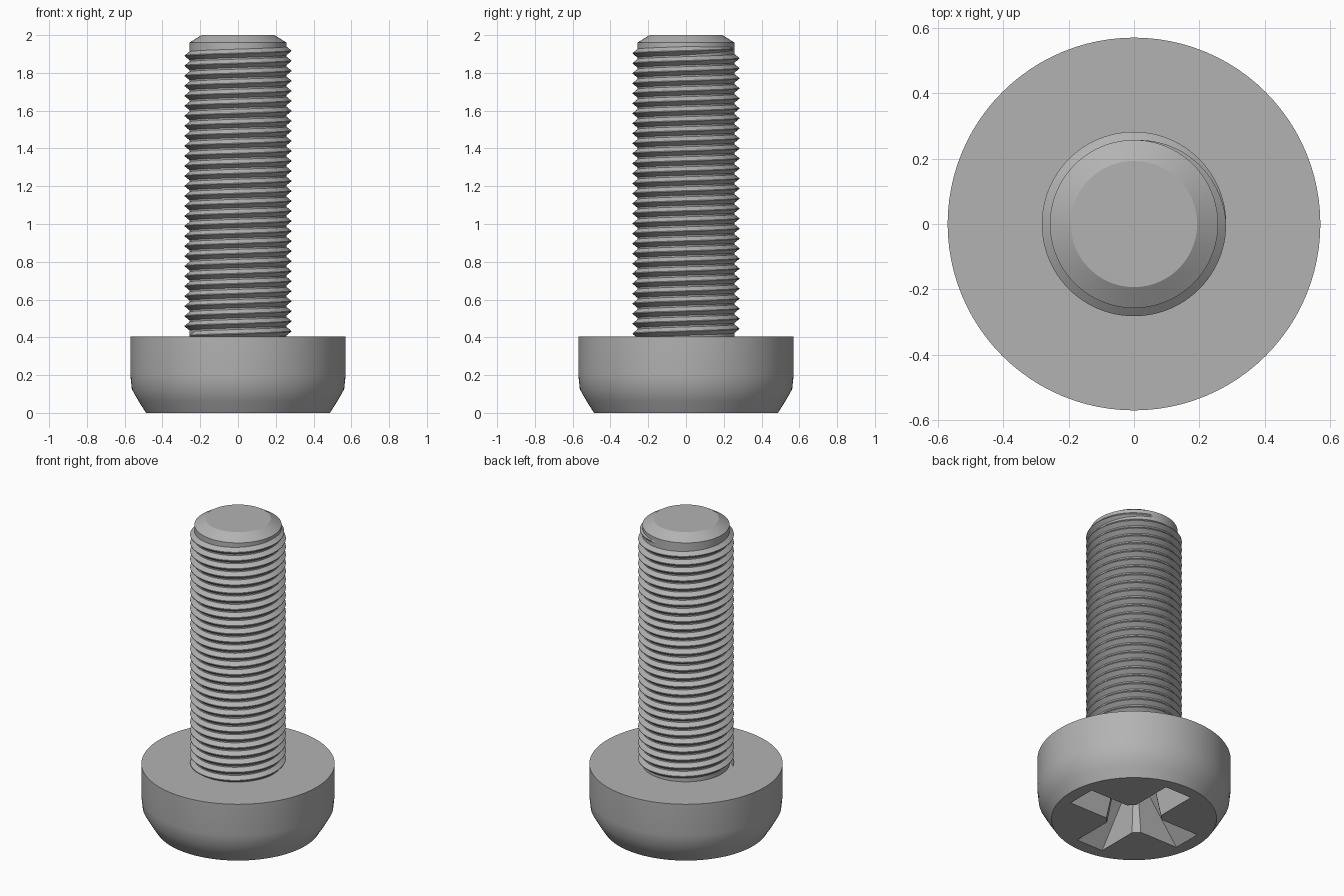
import bpy, bmesh, math

if "Cube" in bpy.data.objects:
    bpy.data.objects.remove(bpy.data.objects["Cube"])

SEG = 96
HEAD_TOP = 0.405
CORE_R, CREST_R = 0.257, 0.283
PITCH = 0.053

steel = bpy.data.materials.new("grey_steel")
steel.use_nodes = True
grey = (0.45, 0.45, 0.45, 1)
steel.diffuse_color = grey
steel.node_tree.nodes["Principled BSDF"].inputs["Base Color"].default_value = grey


def finish(name, bm):
    bmesh.ops.recalc_face_normals(bm, faces=bm.faces)
    mesh = bpy.data.meshes.new(name)
    bm.to_mesh(mesh)
    bm.free()
    mesh.materials.append(steel)
    obj = bpy.data.objects.new(name, mesh)
    bpy.context.collection.objects.link(obj)
    return obj


def activate(obj):
    bpy.ops.object.select_all(action='DESELECT')
    obj.select_set(True)
    bpy.context.view_layer.objects.active = obj


def smooth(obj, degrees):
    activate(obj)
    bpy.ops.object.shade_smooth_by_angle(angle=math.radians(degrees))


def loft(name, rings):
    """Skin a stack of equal-length point rings and cap both ends."""
    bm = bmesh.new()
    loops = [[bm.verts.new(p) for p in ring] for ring in rings]
    for a, b in zip(loops, loops[1:]):
        for i in range(len(a)):
            j = (i + 1) % len(a)
            bm.faces.new((a[i], a[j], b[j], b[i]))
    bm.faces.new(loops[0])
    bm.faces.new(loops[-1])
    return finish(name, bm)


def circle(r, z, n=SEG):
    return [(r * math.cos(math.tau * i / n), r * math.sin(math.tau * i / n), z) for i in range(n)]


def rect(x, y, z):
    return [(-x, -y, z), (x, -y, z), (x, y, z), (-x, y, z)]


# Pan head
head = loft("head", [circle(r, z) for r, z in
                     ((0.487, 0), (0.525, 0.06), (0.562, 0.125), (0.57, 0.2), (0.57, HEAD_TOP))])

# Cross recess: two tapered blades and a central cone cut from the head
cutters = [
    loft("recess_blade_x", [rect(0.425, 0.098, -0.02), rect(0.16, 0.068, 0.27)]),
    loft("recess_blade_y", [rect(0.098, 0.425, -0.02), rect(0.068, 0.16, 0.27)]),
    loft("recess_cone", [circle(0.168, -0.02, 32), circle(0.11, 0.275, 32), circle(0.01, 0.31, 32)]),
]
for cutter in cutters:
    cutter.hide_render = True
    mod = head.modifiers.new("recess", 'BOOLEAN')
    mod.operation = 'DIFFERENCE'
    mod.solver = 'EXACT'
    mod.object = cutter
    activate(head)
    bpy.ops.object.modifier_apply(modifier=mod.name)
for cutter in cutters:
    bpy.data.objects.remove(cutter)
smooth(head, 35)

# Shank core with chamfered tip
shank = loft("shank", [circle(r, z) for r, z in
                       ((CORE_R, HEAD_TOP - 0.01), (CORE_R, 1.96), (0.193, 2.0))])
smooth(shank, 30)

# Right-hand helical thread ridge, fading out at the tip
bm = bmesh.new()
start, end = HEAD_TOP + 0.005, 1.93
steps = int((end - start) / PITCH * SEG)
last = math.pi / 2
previous = None
for i in range(steps + 1):
    angle = last - math.tau * i / SEG
    z = end - PITCH * i / SEG
    fade = min(1, i / (SEG / 4))
    crest = CORE_R - 0.001 + (CREST_R - CORE_R) * fade
    half = 0.024 * (0.3 + 0.7 * fade)
    row = [bm.verts.new((r * math.cos(angle), r * math.sin(angle), z + dz))
           for r, dz in ((CORE_R - 0.002, half), (crest, 0.002), (crest, -0.002), (CORE_R - 0.002, -half))]
    if previous:
        for a in range(3):
            bm.faces.new((previous[a], previous[a + 1], row[a + 1], row[a]))
    previous = row
thread = finish("thread", bm)
smooth(thread, 30)
